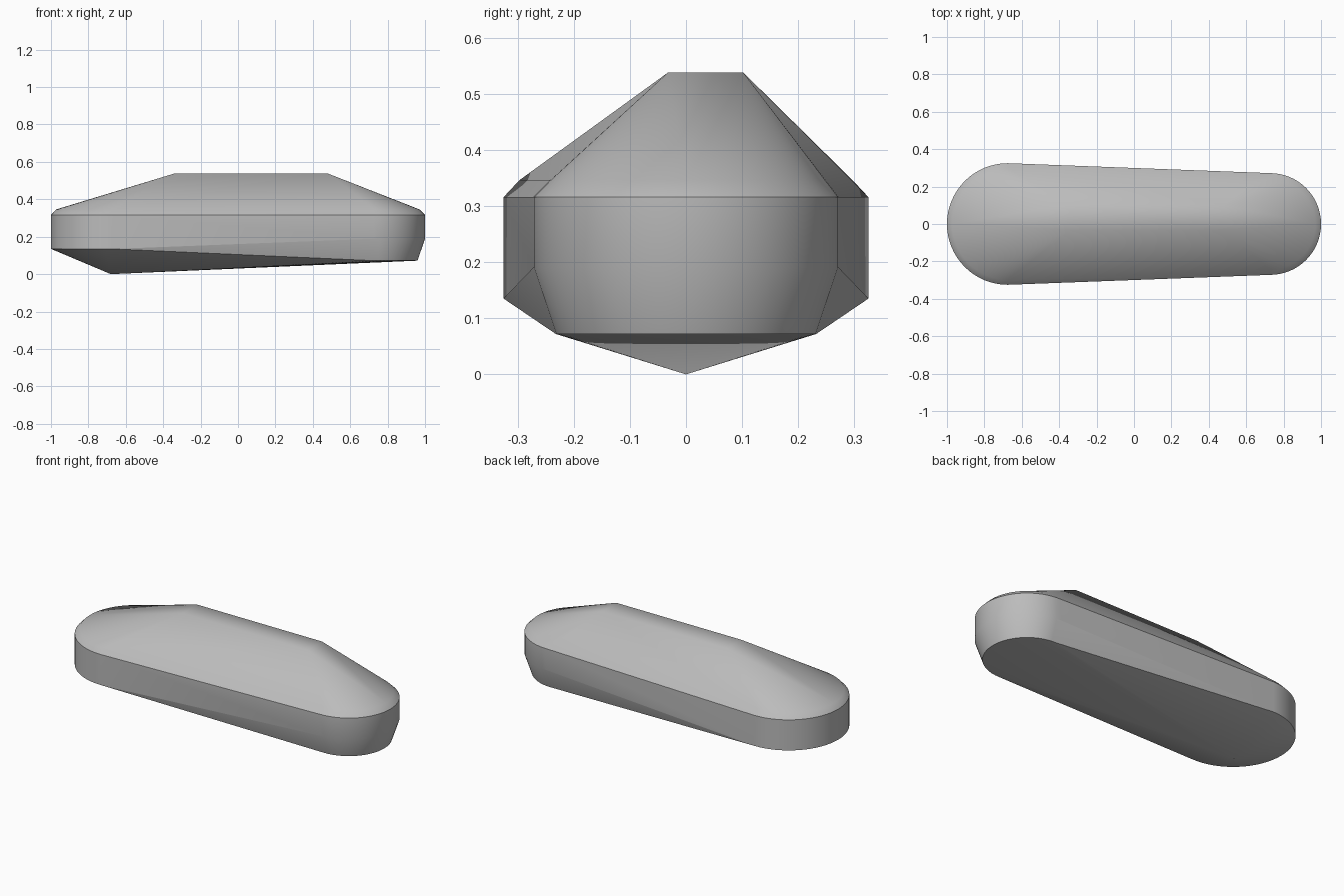
import bpy, bmesh
from math import cos, sin, pi, radians

cube = bpy.data.objects.get("Cube")
if cube:
    bpy.data.objects.remove(cube, do_unlink=True)

SEGMENTS = 64

grey = bpy.data.materials.new("plain grey")
grey.use_nodes = True
colour = (0.5, 0.5, 0.5, 1)
grey.diffuse_color = colour
grey.node_tree.nodes["Principled BSDF"].inputs["Base Color"].default_value = colour

bm = bmesh.new()


def ring(x, radius, z):
    """Horizontal circle of points centred on the long axis."""
    for i in range(SEGMENTS):
        a = 2 * pi * i / SEGMENTS
        bm.verts.new((x + radius * cos(a), radius * sin(a), z))


# Wide rounded end: bevel ring, upright wall
for radius, z in ((0.297, 0.346), (0.325, 0.316), (0.325, 0.135)):
    ring(-0.675, radius, z)

# Narrow rounded end: bevel ring, upright wall, tapered foot
for radius, z in ((0.242, 0.346), (0.272, 0.316), (0.272, 0.19), (0.232, 0.072)):
    ring(0.728, radius, z)

# Flat off-centre ridge on top
for x in (-0.34, 0.48):
    for y in (-0.032, 0.102):
        bm.verts.new((x, y, 0.538))

# Lowest point of the keel
bm.verts.new((-0.68, 0, 0))

# Wrap the sections in one convex skin
hull = bmesh.ops.convex_hull(bm, input=bm.verts[:])
spare = {g for g in hull["geom_interior"] + hull["geom_unused"]
         if isinstance(g, bmesh.types.BMVert)}
bmesh.ops.delete(bm, geom=list(spare), context='VERTS')
bmesh.ops.dissolve_limit(bm, angle_limit=radians(0.2), verts=bm.verts[:], edges=bm.edges[:])
bmesh.ops.recalc_face_normals(bm, faces=bm.faces[:])

mesh = bpy.data.meshes.new("rounded_hull")
bm.to_mesh(mesh)
bm.free()
mesh.materials.append(grey)
body = bpy.data.objects.new("rounded_hull", mesh)
bpy.context.collection.objects.link(body)

bpy.ops.object.select_all(action='DESELECT')
body.select_set(True)
bpy.context.view_layer.objects.active = body
bpy.ops.object.shade_smooth_by_angle(angle=radians(30))
